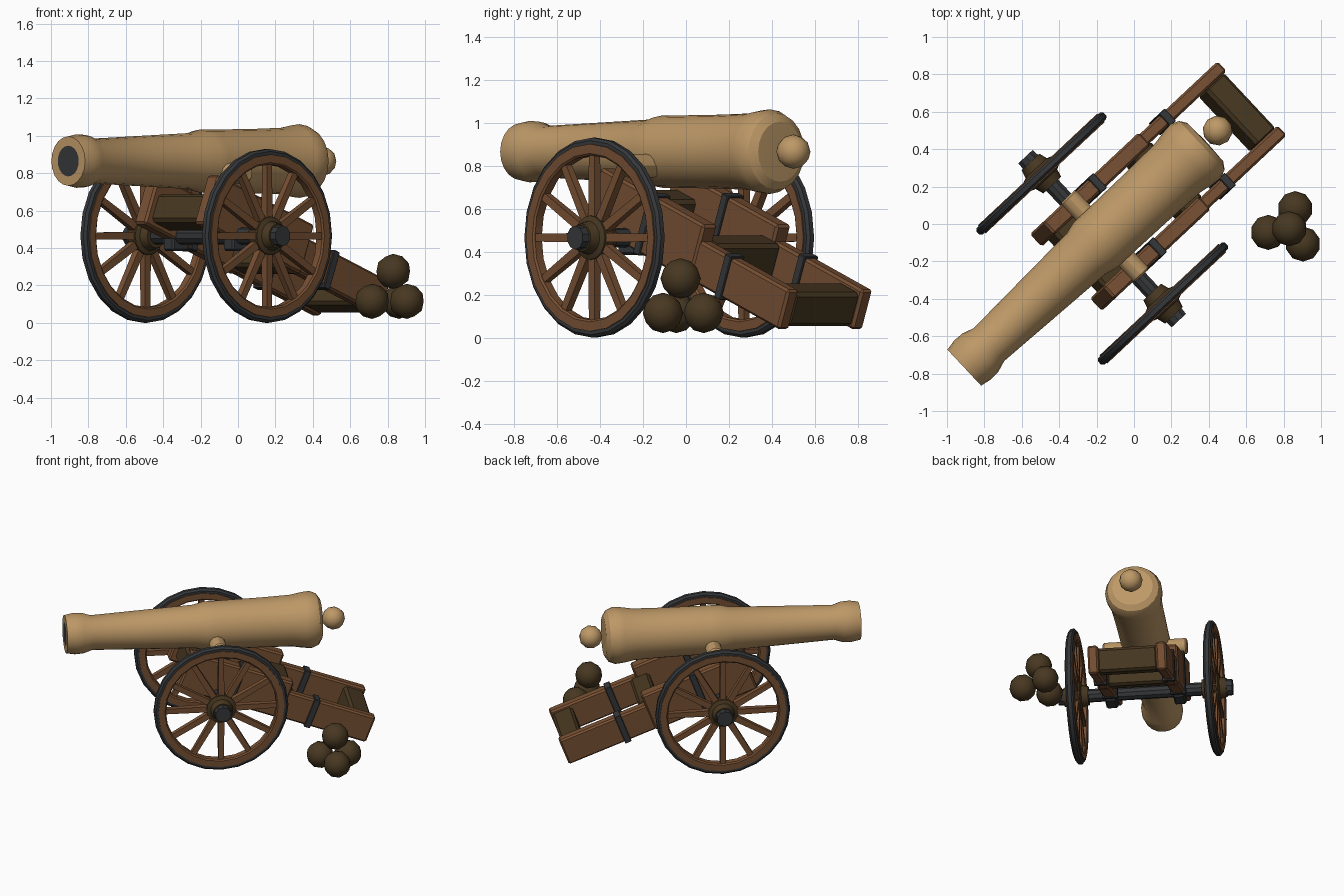
import bpy, bmesh, math
from mathutils import Matrix, Vector

if "Cube" in bpy.data.objects:
    bpy.data.objects.remove(bpy.data.objects["Cube"])

T = Matrix.Translation
PI = math.pi


def material(name, rgb):
    m = bpy.data.materials.new(name)
    m.diffuse_color = (*rgb, 1)
    m.use_nodes = True
    m.node_tree.nodes["Principled BSDF"].inputs["Base Color"].default_value = m.diffuse_color
    return m


BRONZE = material("bronze", (0.51, 0.315, 0.135))
WOOD = material("brown wood", (0.185, 0.08, 0.033))
DARK = material("dark wood", (0.064, 0.039, 0.015))
IRON = material("iron", (0.036, 0.038, 0.041))

# Gun frame: local +x runs to the breech, +y to the left, turned on the ground
GUN = T((-0.17, -0.078, 0)) @ Matrix.Rotation(math.radians(43.1), 4, 'Z')
SIDEWAYS = Matrix.Rotation(PI / 2, 4, 'Z')
TILT = Matrix.Rotation(math.radians(20.9), 4, 'Y')
AXLE_Z = 0.465


def finish(name, bm, mat, matrix, smooth=30):
    bmesh.ops.recalc_face_normals(bm, faces=bm.faces)
    me = bpy.data.meshes.new(name)
    bm.to_mesh(me)
    bm.free()
    me.materials.append(mat)
    me.transform(matrix)
    ob = bpy.data.objects.new(name, me)
    bpy.context.collection.objects.link(ob)
    if smooth:
        bpy.ops.object.select_all(action='DESELECT')
        ob.select_set(True)
        bpy.context.view_layer.objects.active = ob
        bpy.ops.object.shade_smooth_by_angle(angle=math.radians(smooth))
    return ob


def lathe(name, profile, mat, matrix, sides=16, closed=False, smooth=30):
    """Turn (position, radius) points around the local x axis."""
    bm = bmesh.new()
    rings = []
    for x, r in profile:
        rings.append([bm.verts.new((x, r * math.sin(2 * PI * i / sides),
                                    r * math.cos(2 * PI * i / sides)))
                      for i in range(sides)])
    pairs = list(zip(rings, rings[1:]))
    if closed:
        pairs.append((rings[-1], rings[0]))
    for a, b in pairs:
        for i in range(sides):
            j = (i + 1) % sides
            bm.faces.new((a[i], a[j], b[j], b[i]))
    bmesh.ops.remove_doubles(bm, verts=bm.verts, dist=1e-5)
    return finish(name, bm, mat, matrix, smooth)


def box(name, lo, hi, mat, matrix, bevel=0.012):
    bm = bmesh.new()
    lo, hi = Vector(lo), Vector(hi)
    bmesh.ops.create_cube(bm, size=1, matrix=T((lo + hi) / 2) @ Matrix.Diagonal((*(hi - lo), 1)))
    if bevel:
        bmesh.ops.bevel(bm, geom=bm.edges[:], offset=bevel, segments=1, affect='EDGES')
    return finish(name, bm, mat, matrix, 0)


def ball(name, centre, r, mat, matrix=Matrix()):
    bm = bmesh.new()
    bmesh.ops.create_icosphere(bm, subdivisions=2, radius=r)
    return finish(name, bm, mat, matrix @ T(centre), 40)


# Barrel with a dark bore disc
barrel = lathe("barrel", [(-1.01, 0), (-1.01, 0.082), (-1.01, 0.132), (-0.95, 0.143),
                          (-0.89, 0.14), (-0.83, 0.12), (-0.5, 0.134), (-0.12, 0.15),
                          (-0.05, 0.168), (0.02, 0.168), (0.35, 0.172), (0.55, 0.178),
                          (0.63, 0.192), (0.685, 0.197), (0.73, 0.178), (0.755, 0.14), (0.76, 0)],
               BRONZE, GUN @ T((0, 0, 0.865)), sides=20)
barrel.data.materials.append(IRON)
muzzle = GUN @ Vector((-1.01, 0, 0.865))
for p in barrel.data.polygons:
    if all((barrel.data.vertices[i].co - muzzle).length < 0.085 for i in p.vertices):
        p.material_index = 1

ball("breech_knob", (0.845, 0, 0.865), 0.08, BRONZE, GUN)
lathe("trunnions", [(-0.29, 0), (-0.29, 0.045), (-0.28, 0.055), (0.28, 0.055), (0.29, 0.045), (0.29, 0)],
      BRONZE, GUN @ T((0.02, 0, 0.80)) @ SIDEWAYS, sides=12)

# Axle with wider end caps
lathe("axle", [(-0.6, 0), (-0.6, 0.055), (-0.53, 0.06), (-0.53, 0.046), (0.53, 0.046),
               (0.53, 0.06), (0.6, 0.055), (0.6, 0)],
      IRON, GUN @ T((0, 0, AXLE_Z)) @ SIDEWAYS, sides=10)


def wheel(side, name):
    centre = GUN @ T((0, side * 0.476, AXLE_Z)) @ SIDEWAYS
    # Iron tyre around a wooden rim
    lathe(name + "_tyre", [(-0.024, 0.43), (-0.024, 0.452), (-0.012, 0.465),
                           (0.012, 0.465), (0.024, 0.452), (0.024, 0.43)],
          IRON, centre, sides=24, closed=True, smooth=20)
    lathe(name + "_rim", [(-0.03, 0.392), (-0.03, 0.436), (0.03, 0.436), (0.03, 0.392), (0.022, 0.383), (-0.022, 0.383)],
          WOOD, centre, sides=24, closed=True, smooth=20)
    # Hub with a wide middle flange
    lathe(name + "_hub", [(-0.085, 0), (-0.085, 0.065), (-0.04, 0.078), (-0.03, 0.103), (0.03, 0.103),
                          (0.04, 0.078), (0.085, 0.065), (0.085, 0)],
          DARK, centre, sides=16)
    # Twelve tapered spokes
    bm = bmesh.new()
    for i in range(12):
        turn = Matrix.Rotation(i * PI / 6, 4, 'X') @ T((0, 0, 0.245))
        bmesh.ops.create_cone(bm, cap_ends=True, segments=4, radius1=0.03, radius2=0.026, depth=0.3,
                              matrix=turn @ Matrix.Rotation(PI / 4, 4, 'Z'))
    finish(name + "_spokes", bm, WOOD, centre, 0)


for side, word in ((1, "left"), (-1, "right")):
    wheel(side, word + "_wheel")
    # Tilted side of the carriage: tall cheek in front, slimmer trail behind
    beam = GUN @ T((-0.27, side * 0.235, 0.53)) @ TILT
    box(word + "_cheek", (0, -0.046, 0), (0.755, 0.046, 0.28), WOOD, beam)
    box(word + "_trail", (0.70, -0.036, 0.003), (1.392, 0.036, 0.2), WOOD, beam)
    # Iron straps and axle bracket
    box(word + "_trail_strap", (0.935, -0.045, -0.008), (0.98, 0.045, 0.209), IRON, beam, 0.004)
    box(word + "_cheek_strap", (0.355, -0.054, -0.008), (0.40, 0.054, 0.289), IRON, beam, 0.004)
    box(word + "_axle_bracket", (-0.06, side * 0.235 - 0.04, 0.385), (0.06, side * 0.235 + 0.04, 0.47),
        IRON, GUN, 0.01)

# Cross blocks joining the two sides
middle = GUN @ T((-0.27, 0, 0.53)) @ TILT
for name, s0, s1, h0, h1 in (("front_block", 0.04, 0.2, 0.03, 0.19),
                             ("middle_block", 0.66, 0.8, 0.01, 0.2),
                             ("rear_block", 1.235, 1.383, 0.012, 0.18)):
    box(name, (s0, -0.21, h0), (s1, 0.21, h1), DARK, middle, 0.018)

# Pile of shot
for i, c in enumerate([(0.717, -0.045, 0.115), (0.903, -0.107, 0.115),
                       (0.862, 0.082, 0.115), (0.83, -0.025, 0.275)]):
    ball("cannonball_%d" % (i + 1), c, 0.094, DARK)
